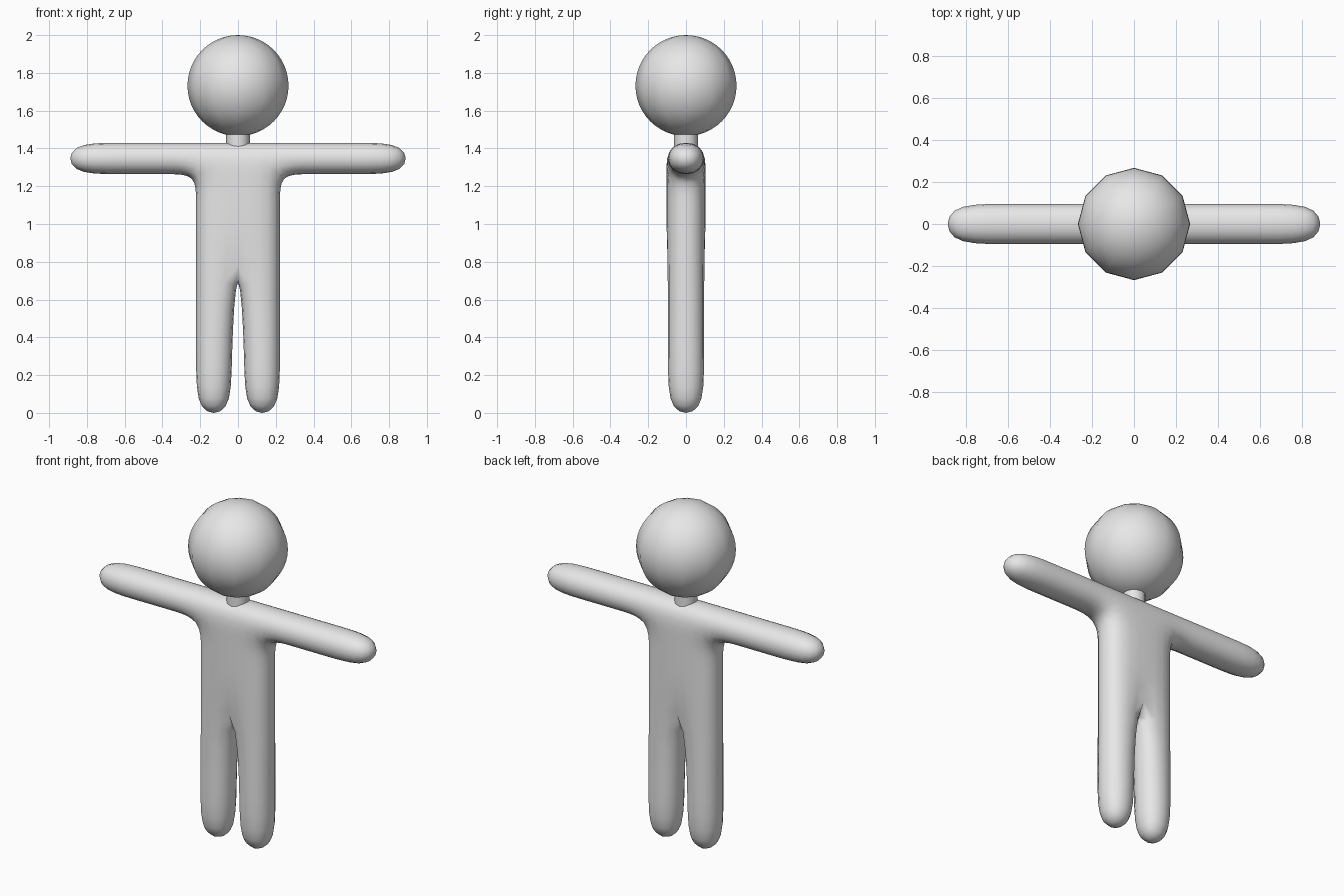
import bpy

cube = bpy.data.objects.get("Cube")
if cube:
    bpy.data.objects.remove(cube, do_unlink=True)

GREY = (0.8, 0.8, 0.8, 1.0)
mat = bpy.data.materials.new("light grey")
mat.use_nodes = True
mat.diffuse_color = GREY
mat.node_tree.nodes["Principled BSDF"].inputs["Base Color"].default_value = GREY


def finish(obj, name):
    obj.name = name
    obj.data.name = name
    obj.data.materials.append(mat)
    for poly in obj.data.polygons:
        poly.use_smooth = True


# Body: half of a flat gingerbread outline, mirrored, thickened and subdivided
SIDE, TOP, PIT = 0.23, 1.4375, 1.2575
rows = [(0, SIDE, TOP), (0, SIDE, PIT), (0, SIDE, 1.13), (0, SIDE, 0.87),
        (0.0265, 0.2285, 0.28), (0.0265, 0.2285, -0.015)]
verts, faces = [], []
for inner, outer, z in rows:
    verts += [(inner, 0, z), (outer, 0, z)]
for i in range(len(rows) - 1):
    a = 2 * i
    faces.append((a, a + 2, a + 3, a + 1))

# Arm cells continue from the side of the top torso cell
top, bottom = 1, 3
for x in (0.36, 0.62, 0.905):
    n = len(verts)
    verts += [(x, 0, TOP), (x, 0, PIT)]
    faces.append((top, bottom, n + 1, n))
    top, bottom = n, n + 1

mesh = bpy.data.meshes.new("body")
mesh.from_pydata(verts, [], faces)
body = bpy.data.objects.new("body", mesh)
bpy.context.collection.objects.link(body)
finish(body, "body")

mirror = body.modifiers.new("mirror", "MIRROR")
mirror.use_clip = True
solid = body.modifiers.new("thickness", "SOLIDIFY")
solid.thickness = 0.208
solid.offset = 0
subdiv = body.modifiers.new("rounding", "SUBSURF")
subdiv.levels = subdiv.render_levels = 2

# Fit the rounded body to its exact arm span and height
bpy.context.view_layer.update()
rounded = body.evaluated_get(bpy.context.evaluated_depsgraph_get()).data
xs = [v.co.x for v in rounded.vertices]
zs = [v.co.z for v in rounded.vertices]
scale_z = 1.43 / (max(zs) - min(zs))
body.scale = (0.888 / max(xs), 1, scale_z)
body.location.z = -scale_z * min(zs)

# Neck
bpy.ops.mesh.primitive_cylinder_add(vertices=12, radius=0.063, depth=0.16,
                                    end_fill_type="NOTHING", location=(0, 0, 1.43))
finish(bpy.context.object, "neck")

# Head
bpy.ops.mesh.primitive_uv_sphere_add(segments=12, ring_count=24, radius=0.2675,
                                     location=(0, 0, 1.7325))
finish(bpy.context.object, "head")
